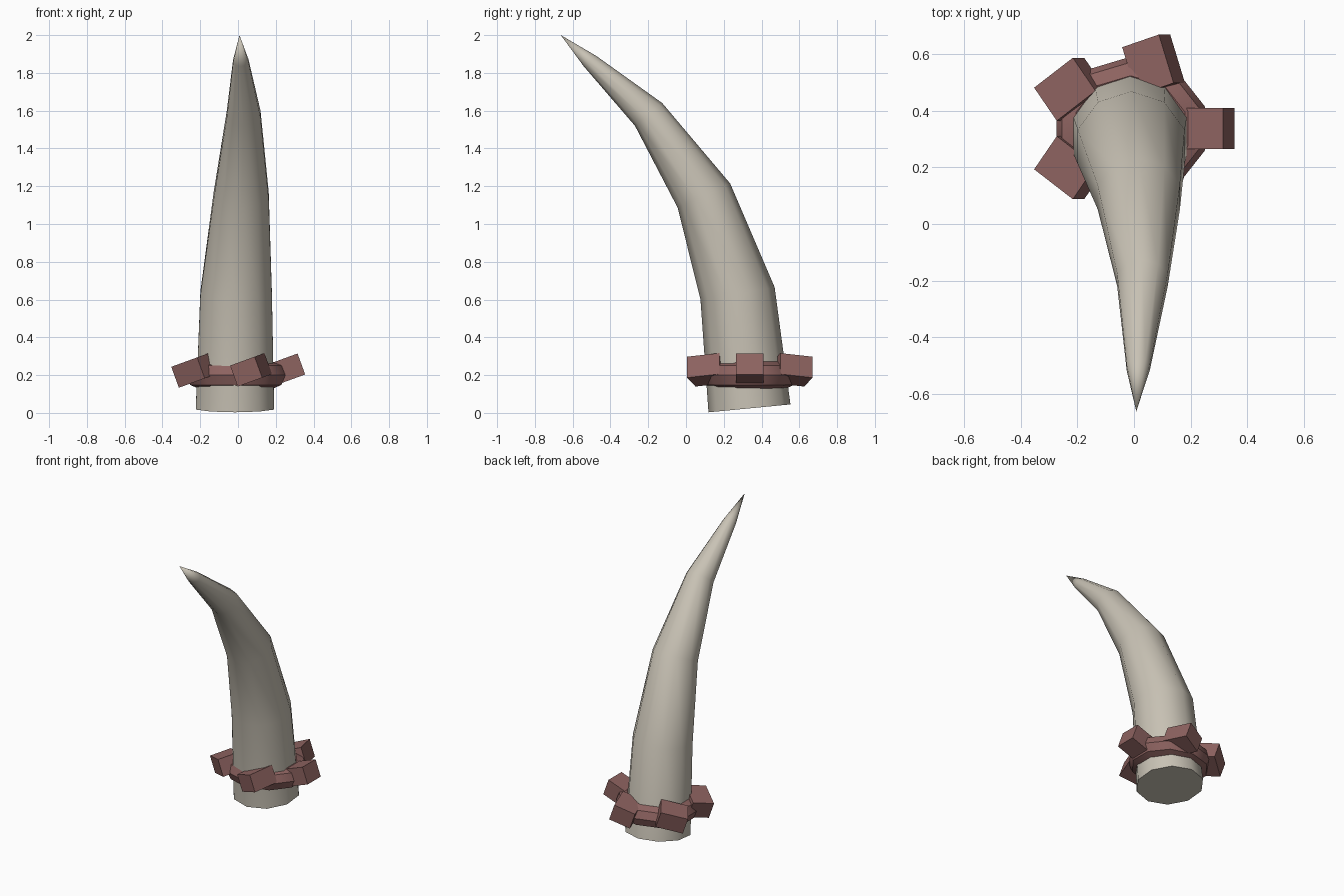
import bpy, bmesh, math
from mathutils import Vector, Matrix

if "Cube" in bpy.data.objects:
    bpy.data.objects.remove(bpy.data.objects["Cube"])


def material(name, rgb):
    m = bpy.data.materials.new(name)
    m.diffuse_color = (*rgb, 1)
    m.use_nodes = True
    m.node_tree.nodes["Principled BSDF"].inputs["Base Color"].default_value = m.diffuse_color
    return m


bone = material("bone", (0.58, 0.54, 0.46))
clay = material("clay_red", (0.27, 0.125, 0.118))


def finish(name, bm, mat, smooth=False):
    bmesh.ops.recalc_face_normals(bm, faces=bm.faces)
    me = bpy.data.meshes.new(name)
    bm.to_mesh(me)
    bm.free()
    ob = bpy.data.objects.new(name, me)
    bpy.context.collection.objects.link(ob)
    me.materials.append(mat)
    if smooth:
        bpy.ops.object.select_all(action='DESELECT')
        ob.select_set(True)
        bpy.context.view_layer.objects.active = ob
        bpy.ops.object.shade_smooth_by_angle(angle=math.radians(40))
    return ob


# Curved horn: ten-sided rings (x, y, z, radius, tilt in degrees) lofted to a point
rings = [(-0.016, 0.336, 0.024, 0.218, 5.5),
         (-0.010, 0.273, 0.632, 0.199, 9.5),
         (0.017, 0.095, 1.150, 0.153, 25),
         (0.030, -0.198, 1.580, 0.094, 40),
         (0.015, -0.508, 1.862, 0.043, 40)]
N = 10
bm = bmesh.new()
loops = []
for x, y, z, r, tilt in rings:
    rot = Matrix.Rotation(math.radians(tilt), 3, 'X')
    loops.append([bm.verts.new(Vector((x, y, z)) + rot @ Vector(
        (r * math.sin(math.tau * i / N), r * math.cos(math.tau * i / N), 0)))
        for i in range(N)])
for a, b in zip(loops, loops[1:]):
    for i in range(N):
        j = (i + 1) % N
        bm.faces.new((a[i], a[j], b[j], b[i]))
bm.faces.new(loops[0])
tip = bm.verts.new((0.008, -0.663, 2.0))
for i in range(N):
    bm.faces.new((loops[-1][i], loops[-1][(i + 1) % N], tip))
finish("horn", bm, bone, True)

# Collar ring around the base of the horn
CX, CY = -0.012, 0.338
MAJOR, MINOR, SIDES = 0.203, 0.073, 8
bm = bmesh.new()
grid = []
for i in range(N):
    a = math.tau * i / N + math.pi / 2
    row = []
    for k in range(SIDES):
        t = math.tau * k / SIDES
        r = MAJOR + MINOR * math.cos(t)
        row.append(bm.verts.new((CX + r * math.cos(a), CY + 0.92 * r * math.sin(a),
                                 0.2 + MINOR * math.sin(t))))
    grid.append(row)
for i in range(N):
    p, q = grid[i], grid[(i + 1) % N]
    for k in range(SIDES):
        m = (k + 1) % SIDES
        bm.faces.new((p[k], q[k], q[m], p[m]))
finish("collar", bm, clay, True)

# Five tilted blocks spaced around the collar
for n in range(5):
    a = math.tau * n / 5
    bm = bmesh.new()
    bmesh.ops.create_cube(bm, size=1, matrix=(
        Matrix.Translation((CX + 0.263 * math.cos(a), CY + 0.236 * math.sin(a), 0.228))
        @ Matrix.Rotation(math.radians(-20), 4, 'Y')
        @ Matrix.Rotation(-a, 4, 'Z')
        @ Matrix.Diagonal((0.18, 0.145, 0.118, 1))))
    finish(f"collar_block_{n + 1}", bm, clay)
